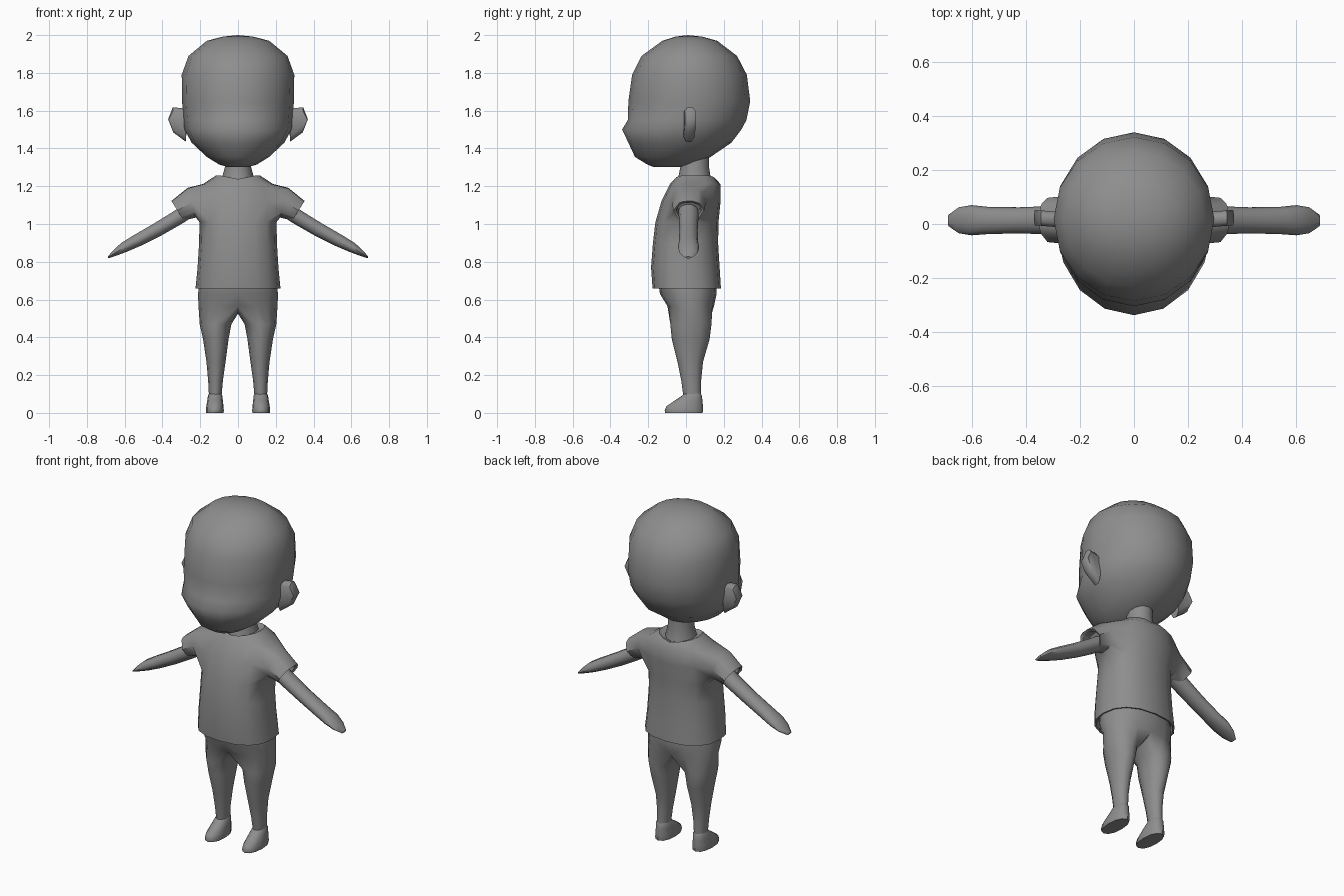
import bpy, bmesh, math
from mathutils import Vector

if "Cube" in bpy.data.objects:
    bpy.data.objects.remove(bpy.data.objects["Cube"])

grey = bpy.data.materials.new("plain_grey")
grey.diffuse_color = (0.27, 0.27, 0.27, 1)
grey.use_nodes = True
grey.node_tree.nodes["Principled BSDF"].inputs["Base Color"].default_value = grey.diffuse_color


def finish(bm, name, angle=50):
    bmesh.ops.remove_doubles(bm, verts=bm.verts, dist=0.0005)
    bmesh.ops.recalc_face_normals(bm, faces=bm.faces)
    me = bpy.data.meshes.new(name)
    bm.to_mesh(me)
    bm.free()
    me.materials.append(grey)
    ob = bpy.data.objects.new(name, me)
    bpy.context.collection.objects.link(ob)
    bpy.ops.object.select_all(action='DESELECT')
    ob.select_set(True)
    bpy.context.view_layer.objects.active = ob
    bpy.ops.object.shade_smooth_by_angle(angle=math.radians(angle))
    return ob


def spow(v, e):
    return math.copysign(abs(v) ** e, v)


def ring(z, x0, x1, y0, y1, n=16, start=0.0, e=1.0):
    """Horizontal rounded ring filling the box x0..x1, y0..y1."""
    pts = []
    for i in range(n):
        a = start + 2 * math.pi * i / n
        pts.append(Vector(((x0 + x1) / 2 + (x1 - x0) / 2 * spow(math.cos(a), e),
                           (y0 + y1) / 2 + (y1 - y0) / 2 * spow(math.sin(a), e), z)))
    return pts


def loft(bm, rings, cap_start=True, cap_end=True):
    loops = [[bm.verts.new(p) for p in r] for r in rings]
    n = len(loops[0])
    for a, b in zip(loops, loops[1:]):
        for i in range(n):
            bm.faces.new((a[i], a[(i + 1) % n], b[(i + 1) % n], b[i]))
    if cap_start:
        bm.faces.new(loops[0])
    if cap_end:
        bm.faces.new(loops[-1])
    return loops


def mirrored(pts, s):
    return [Vector((p[0] * s, p[1], p[2])) for p in pts]


# Head: stacked rings of height, half width, front y, back y
bm = bmesh.new()
head = [(1.303, .06, -.175, -.03), (1.315, .10, -.205, .03), (1.355, .165, -.27, .13),
        (1.43, .245, -.305, .24), (1.50, .283, -.338, .293), (1.55, .29, -.308, .32),
        (1.65, .296, -.305, .34), (1.79, .298, -.285, .322), (1.89, .262, -.235, .27),
        (1.97, .165, -.125, .165), (1.992, .08, -.055, .085)]
loops = loft(bm, [ring(z, -w, w, f, b) for z, w, f, b in head], True, False)
top = bm.verts.new((0, .01, 2.0))
for i in range(16):
    bm.faces.new((loops[-1][i], loops[-1][(i + 1) % 16], top))
finish(bm, "head", 60)

# Ears: flat outline, thin rim and a thicker middle
outline = [(.27, 1.61), (.345, 1.618), (.37, 1.555), (.343, 1.485), (.275, 1.435)]
for s, side in ((1, "right"), (-1, "left")):
    bm = bmesh.new()
    rings = []
    for y, k in ((-.012, .75), (.002, 1), (.03, 1), (.045, .75)):
        rings.append(mirrored([(.28 + (x - .28) * (.9 + .1 * k), y + (x - .28) * .08,
                                1.54 + (z - 1.54) * k) for x, z in outline], s))
    loft(bm, rings)
    finish(bm, side + "_ear", 55)

# Neck
bm = bmesh.new()
loft(bm, [ring(1.21, -.09, .09, -.05, .14, 12), ring(1.25, -.083, .083, -.04, .13, 12),
          ring(1.30, -.07, .07, -.03, .122, 12), ring(1.38, -.07, .07, -.03, .122, 12)])
finish(bm, "neck")

# Shirt: body rings with a folded hem and dipped neckline
bm = bmesh.new()
body = [(.69, .205, -.155, .165), (.66, .215, -.165, .175), (.658, .225, -.177, .185),
        (.77, .214, -.185, .178), (.90, .206, -.175, .17), (1.01, .204, -.162, .172),
        (1.12, .205, -.13, .183), (1.212, .185, -.085, .182), (1.255, .115, -.058, .155)]
rings = [ring(z, -w, w, f, b, 16, 0, .85) for z, w, f, b in body]
for p in rings[-1]:
    p.z = 1.238 + .02 * min(1, abs(p.x) / .1)
collar = [Vector((p.x * .8, .04 + (p.y - .04) * .85, p.z - .015)) for p in rings[-1]]
loops = loft(bm, rings + [collar])
bm.faces.ensure_lookup_table()

# Sleeves: pull the side patches of the body outward
for s in (1, -1):
    cols = (14, 15, 0, 1) if s > 0 else (6, 7, 8, 9)
    patch = [bm.faces.get((loops[r][c], loops[r][(c + 1) % 16],
                           loops[r + 1][(c + 1) % 16], loops[r + 1][c]))
             for r in (5, 6) for c in cols]
    # centre x, centre z, half lean x, half height, half depth
    for cx, cz, lx, h, d in ((.245, 1.113, .022, .08, .09), (.32, 1.07, .033, .053, .082),
                             (.312, 1.073, .026, .042, .066), (.27, 1.09, .025, .04, .06)):
        out = bmesh.ops.extrude_face_region(bm, geom=patch)
        bmesh.ops.delete(bm, geom=patch, context='FACES')
        patch = [g for g in out['geom'] if isinstance(g, bmesh.types.BMFace)]
        verts = {v for f in patch for v in f.verts}
        mid = sum((v.co for v in verts), Vector()) / len(verts)
        for v in verts:
            a = math.atan2((v.co.z - mid.z) / .09, (v.co.y - mid.y) / .1)
            k = 0 if (v.co - mid).yz.length < .03 else 1
            v.co = Vector((s * (cx + k * lx * math.sin(a)), .015 + k * d * math.cos(a),
                           cz + k * h * math.sin(a)))
finish(bm, "shirt", 48)

# Arms: upper x, z then lower x, z then front and back y
arm = [(.29, 1.105, .24, 1.035, -.04, .065), (.34, 1.07, .295, 1.0, -.038, .066),
       (.45, 1.002, .40, .94, -.035, .062), (.56, .938, .51, .885, -.037, .063),
       (.62, .90, .585, .853, -.042, .07), (.66, .862, .64, .833, -.034, .062),
       (.69, .828, .686, .818, -.008, .034)]
for s, side in ((1, "right"), (-1, "left")):
    bm = bmesh.new()
    rings = []
    for ux, uz, lx, lz, f, b in arm:
        pts = []
        for i in range(10):
            a = 2 * math.pi * i / 10
            t = (1 + math.sin(a)) / 2
            pts.append((lx + (ux - lx) * t, (f + b) / 2 + (b - f) / 2 * math.cos(a),
                        lz + (uz - lz) * t))
        rings.append(mirrored(pts, s))
    loft(bm, rings)
    finish(bm, side + "_arm", 60)

# Trousers: half hips, crotch strip and leg, made once for each side
bm = bmesh.new()
leg = [(.47, .035, .203, -.083, .135), (.39, .05, .185, -.075, .125),
       (.27, .066, .167, -.045, .09), (.17, .08, .158, -.025, .08),
       (.09, .087, .154, -.014, .08)]
for s in (1, -1):
    hips = []
    for z, w, f, b in ((.68, .205, -.145, .16), (.63, .212, -.138, .162),
                       (.565, .209, -.098, .148)):
        hips.append([bm.verts.new((s * w * spow(math.cos(a), .85),
                                   (f + b) / 2 + (b - f) / 2 * spow(math.sin(a), .9), z))
                     for a in [math.pi * (i / 8 - .5) for i in range(9)]])
    for a, b in zip(hips, hips[1:]):
        for i in range(8):
            bm.faces.new((a[i], a[i + 1], b[i + 1], b[i]))
    crotch = [bm.verts.new((0, y, z)) for y, z in ((.095, .535), (.025, .525), (-.045, .535))]
    rings = [mirrored(ring(z, x0, x1, f, b, 12, math.radians(-120)), s)
             for z, x0, x1, f, b in leg]
    loops = loft(bm, rings, False, True)
    upper = hips[-1] + crotch
    for i in range(12):
        j = (i + 1) % 12
        bm.faces.new((upper[i], upper[j], loops[0][j], loops[0][i]))
finish(bm, "trousers", 60)

# Shoes: rings from ankle to sole
shoe = [(.105, .09, .152, -.01, .077), (.092, .083, .159, -.02, .084),
        (.065, .08, .163, -.06, .087), (.035, .077, .168, -.104, .09),
        (.012, .075, .17, -.113, .09), (0, .076, .169, -.11, .088)]
for s, side in ((1, "right"), (-1, "left")):
    bm = bmesh.new()
    loft(bm, [mirrored(ring(z, x0, x1, f, b, 12, 0, .9), s) for z, x0, x1, f, b in shoe])
    finish(bm, side + "_shoe", 50)
